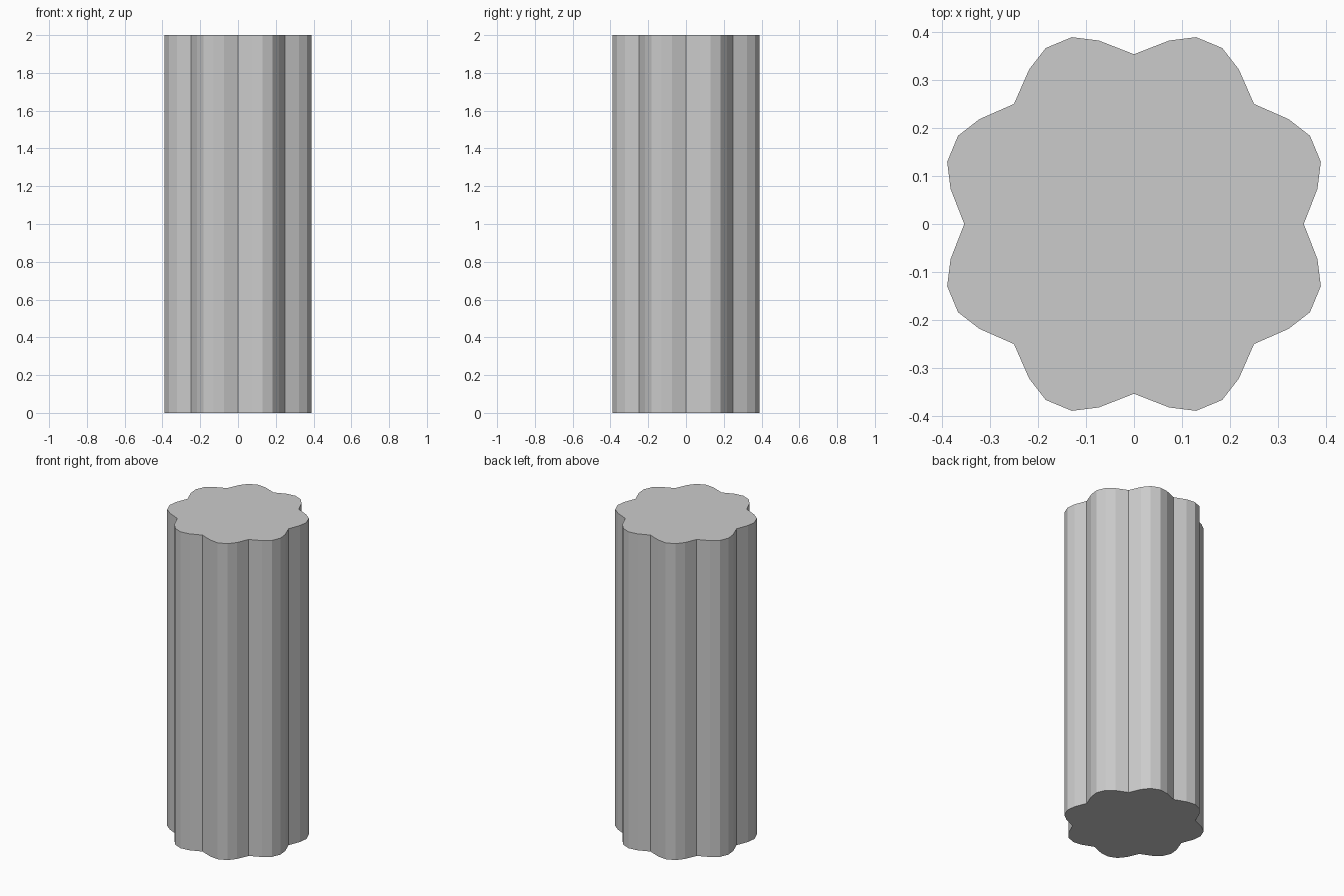
import bpy, bmesh
from math import radians, cos, sin

if "Cube" in bpy.data.objects:
    bpy.data.objects.remove(bpy.data.objects["Cube"])

HEIGHT = 2.0
LOBES = 8
# one lobe of the outline: (angle in degrees, radius)
LOBE = [(0, 0.3535), (10.85, 0.389), (18.4, 0.410), (26.6, 0.410), (34.15, 0.389)]

# scalloped cross-section, repeated around the axis
bm = bmesh.new()
outline = []
for i in range(LOBES):
    for angle, r in LOBE:
        a = radians(angle + i * 360 / LOBES)
        outline.append(bm.verts.new((r * cos(a), r * sin(a), 0)))
base = bm.faces.new(outline)

# extrude into the solid shaft
ext = bmesh.ops.extrude_face_region(bm, geom=[base], use_keep_orig=True)
top = [v for v in ext["geom"] if isinstance(v, bmesh.types.BMVert)]
bmesh.ops.translate(bm, verts=top, vec=(0, 0, HEIGHT))
bmesh.ops.recalc_face_normals(bm, faces=bm.faces)

mesh = bpy.data.meshes.new("column_shaft")
bm.to_mesh(mesh)
bm.free()
shaft = bpy.data.objects.new("column_shaft", mesh)
bpy.context.collection.objects.link(shaft)
